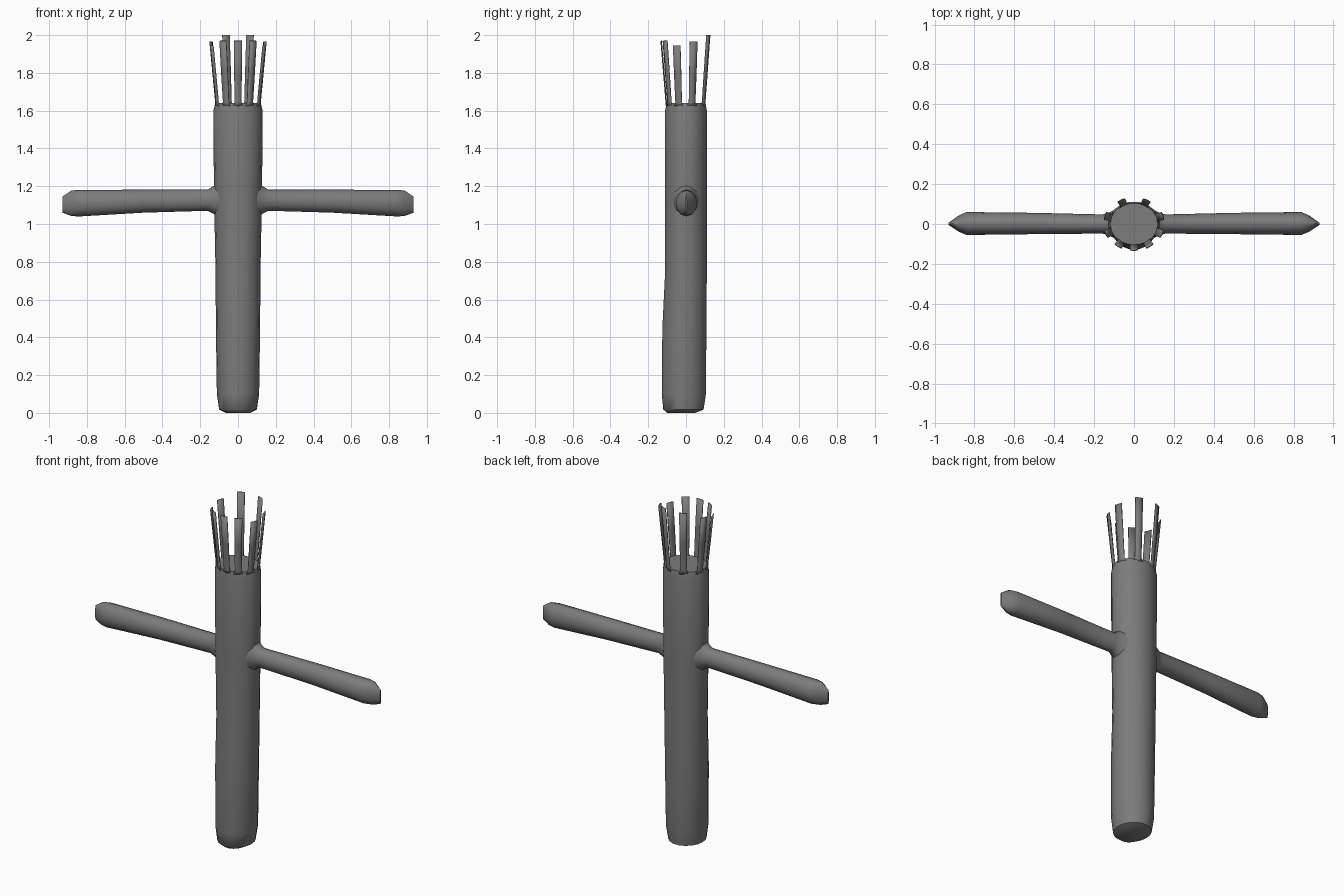
import bpy, bmesh, math
from mathutils import Vector

if "Cube" in bpy.data.objects:
    bpy.data.objects.remove(bpy.data.objects["Cube"])

# One plain grey fabric for everything
grey = bpy.data.materials.new("grey_fabric")
grey.use_nodes = True
colour = (0.2, 0.2, 0.2, 1)
grey.diffuse_color = colour
grey.node_tree.nodes["Principled BSDF"].inputs["Base Color"].default_value = colour


def finish(name, bm, angle=50):
    bmesh.ops.recalc_face_normals(bm, faces=bm.faces)
    mesh = bpy.data.meshes.new(name)
    bm.to_mesh(mesh)
    bm.free()
    mesh.materials.append(grey)
    obj = bpy.data.objects.new(name, mesh)
    bpy.context.collection.objects.link(obj)
    bpy.ops.object.select_all(action="DESELECT")
    obj.select_set(True)
    bpy.context.view_layer.objects.active = obj
    bpy.ops.object.shade_smooth_by_angle(angle=math.radians(angle))
    return obj


def loft(name, rings, sides, place):
    """Closed skin through elliptical rings given as (station, low_a, high_a, low_b, high_b)."""
    bm = bmesh.new()
    loops = []
    for s, a0, a1, b0, b1 in rings:
        loop = []
        for i in range(sides):
            t = 2 * math.pi * i / sides
            a = (a0 + a1) / 2 + (a1 - a0) / 2 * math.cos(t)
            b = (b0 + b1) / 2 + (b1 - b0) / 2 * math.sin(t)
            loop.append(bm.verts.new(place(s, a, b)))
        loops.append(loop)
    for low, high in zip(loops, loops[1:]):
        for i in range(sides):
            j = (i + 1) % sides
            bm.faces.new((low[i], low[j], high[j], high[i]))
    bm.faces.new(loops[0])
    bm.faces.new(loops[-1])
    return finish(name, bm)


# Tall tube body, slightly bulged towards the front near the base
body_rings = [
    (0.0, -0.065, 0.065, -0.10, 0.05),
    (0.018, -0.10, 0.10, -0.122, 0.095),
    (0.10, -0.112, 0.112, -0.13, 0.107),
    (0.45, -0.117, 0.117, -0.127, 0.11),
    (0.75, -0.119, 0.119, -0.112, 0.112),
    (1.15, -0.127, 0.127, -0.112, 0.112),
    (1.60, -0.131, 0.131, -0.112, 0.112),
    (1.64, -0.12, 0.12, -0.105, 0.105),
]
loft("body", body_rings, 18, lambda s, a, b: (a, b, s))

# Arms, flared at the shoulder and pinched to an upright edge at the tip
arm_rings = [
    (0.10, -0.07, 0.07, 1.03, 1.22),
    (0.13, -0.055, 0.055, 1.055, 1.20),
    (0.16, -0.048, 0.048, 1.07, 1.182),
    (0.50, -0.051, 0.056, 1.06, 1.182),
    (0.84, -0.055, 0.06, 1.04, 1.18),
    (0.88, -0.038, 0.042, 1.042, 1.178),
    (0.93, -0.004, 0.006, 1.06, 1.145),
]
for name, side in (("left_arm", 1), ("right_arm", -1)):
    loft(name, arm_rings, 12, lambda s, a, b: (side * s, a, b))


# Thin strips of hair standing on the rim and leaning outwards
def hair_strip(name, degrees, top):
    t = math.radians(degrees)
    out = Vector((math.cos(t), math.sin(t), 0))
    across = Vector((-out.y, out.x, 0))
    base, tip = (Vector((out.x * r, out.y * r * 0.87, 0)) for r in (0.12, 0.153))
    bm = bmesh.new()
    rows = []
    for f, half in ((0, 0.027), (0.06, 0.018), (0.5, 0.02), (1, 0.021)):
        centre = base.lerp(tip, f) + Vector((0, 0, 1.625 + (top - 1.625) * f))
        rows.append([bm.verts.new(centre + across * half * k - out * 0.003 * abs(k))
                     for k in (-1, 0, 1)])
    for low, high in zip(rows, rows[1:]):
        for i in range(2):
            bm.faces.new((low[i], low[i + 1], high[i + 1], high[i]))
    obj = finish(name, bm)
    solid = obj.modifiers.new("thickness", "SOLIDIFY")
    solid.thickness = 0.005
    solid.offset = 0


hair_strip("hair_front", -90, 1.97)
for degrees, top in ((-58, 1.97), (-22, 1.945), (18, 1.965), (65, 2.0)):
    hair_strip(f"hair_left_{degrees + 90}", degrees, top)
    hair_strip(f"hair_right_{degrees + 90}", 180 - degrees, top)
